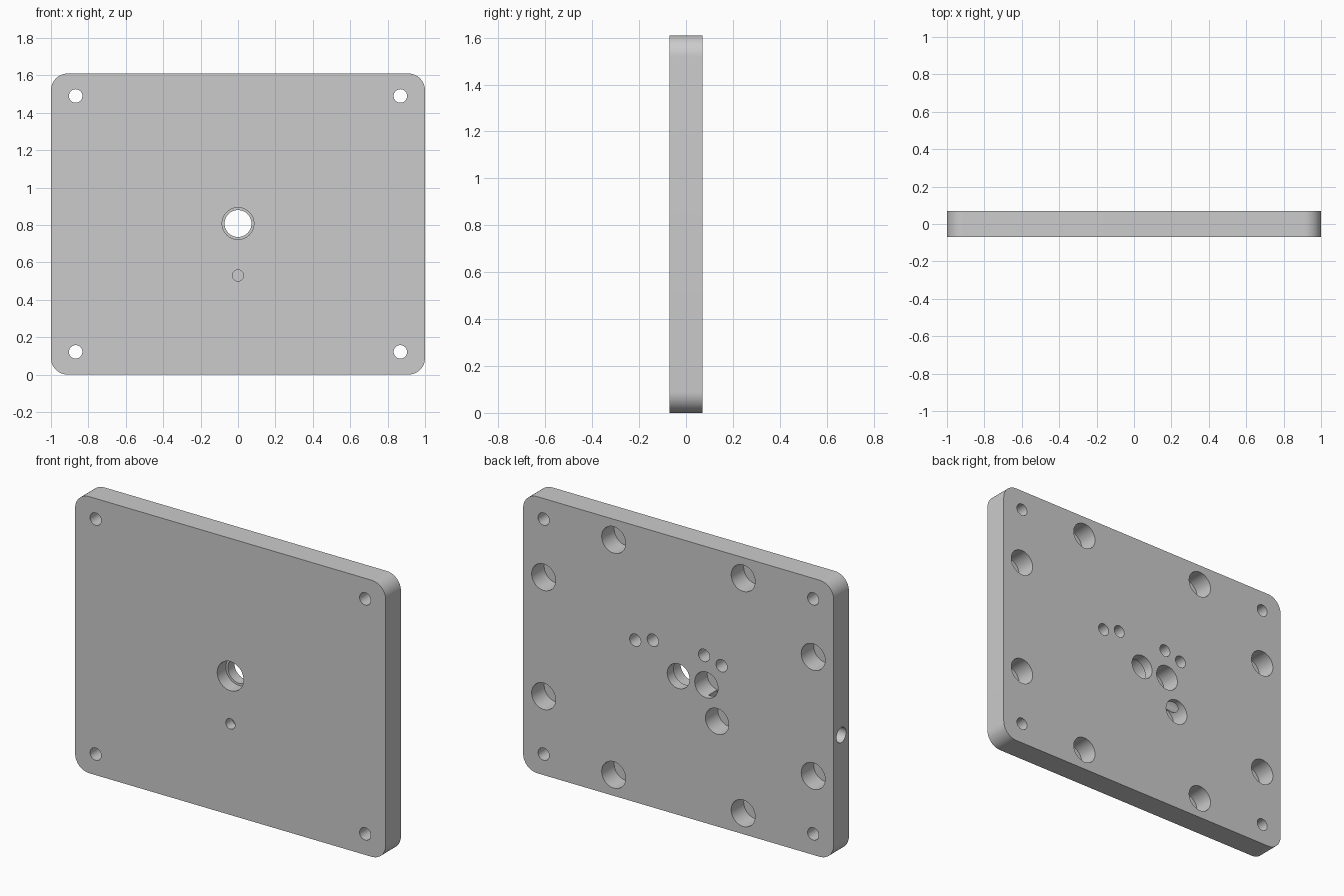
import bpy, bmesh, math

if "Cube" in bpy.data.objects:
    bpy.data.objects.remove(bpy.data.objects["Cube"])

T, H, R = 0.07, 1.61, 0.09   # half thickness, height, corner radius

# Plate: rounded rectangle profile extruded through its thickness
bm = bmesh.new()
profile = []
for cx, cz, start in ((1 - R, H - R, 0), (R - 1, H - R, 90), (R - 1, R, 180), (1 - R, R, 270)):
    for i in range(13):
        a = math.radians(start + i * 7.5)
        profile.append(bm.verts.new((cx + R * math.cos(a), -T, cz + R * math.sin(a))))
face = bm.faces.new(profile)
ext = bmesh.ops.extrude_face_region(bm, geom=[face])
bmesh.ops.translate(bm, vec=(0, 2 * T, 0),
                    verts=[g for g in ext["geom"] if isinstance(g, bmesh.types.BMVert)])
bmesh.ops.recalc_face_normals(bm, faces=bm.faces)
mesh = bpy.data.meshes.new("mounting_plate")
bm.to_mesh(mesh)
bm.free()
plate = bpy.data.objects.new("mounting_plate", mesh)
bpy.context.collection.objects.link(plate)


def drill(loc, radius, length, rot):
    """Subtract one cylinder from the plate."""
    bpy.ops.mesh.primitive_cylinder_add(vertices=48, radius=radius, depth=length,
                                        location=loc, rotation=rot)
    cutter = bpy.context.object
    cutter.name = "hole_cutter"
    cutter.hide_render = True
    mod = plate.modifiers.new("hole", "BOOLEAN")
    mod.operation, mod.solver, mod.object = "DIFFERENCE", "EXACT", cutter
    bpy.context.view_layer.objects.active = plate
    bpy.ops.object.modifier_apply(modifier=mod.name)
    bpy.data.objects.remove(cutter, do_unlink=True)


def drill_y(x, z, radius, y0, y1):
    drill((x, (y0 + y1) / 2, z), radius, y1 - y0, (math.pi / 2, 0, 0))


OUT = T + 0.05
for s in (-1, 1):
    # Corner through holes, and blind sockets around the rim of the back
    for z in (0.122, 1.49):
        drill_y(s * 0.868, z, 0.036, -OUT, OUT)
        drill_y(s * 0.417, z, 0.077, T - 0.115, OUT)
    for z in (0.459, 1.152):
        drill_y(s * 0.868, z, 0.077, T - 0.115, OUT)
    # Small blind holes on an arc above the centre
    drill_y(s * 0.278, 0.943, 0.036, T - 0.1, OUT)
    drill_y(s * 0.165, 0.973, 0.036, T - 0.1, OUT)

# Centre bore with a wider recess from the front, and the front pin hole
drill_y(0, 0.808, 0.072, -OUT, OUT)
drill_y(0, 0.808, 0.085, -OUT, -T + 0.08)
drill_y(0, 0.53, 0.03, -OUT, -T + 0.06)

# Two back ports joined by a channel drilled from the side
drill_y(-0.18, 0.805, 0.075, T - 0.115, OUT)
drill_y(-0.249, 0.612, 0.075, T - 0.115, OUT)
drill((-0.635, 0, 0.706), 0.044, 0.93, (0, math.pi / 2, 0))

# Smooth round walls, crisp edges
bpy.ops.object.select_all(action="DESELECT")
plate.select_set(True)
bpy.context.view_layer.objects.active = plate
bpy.ops.object.shade_smooth_by_angle(angle=math.radians(30))
